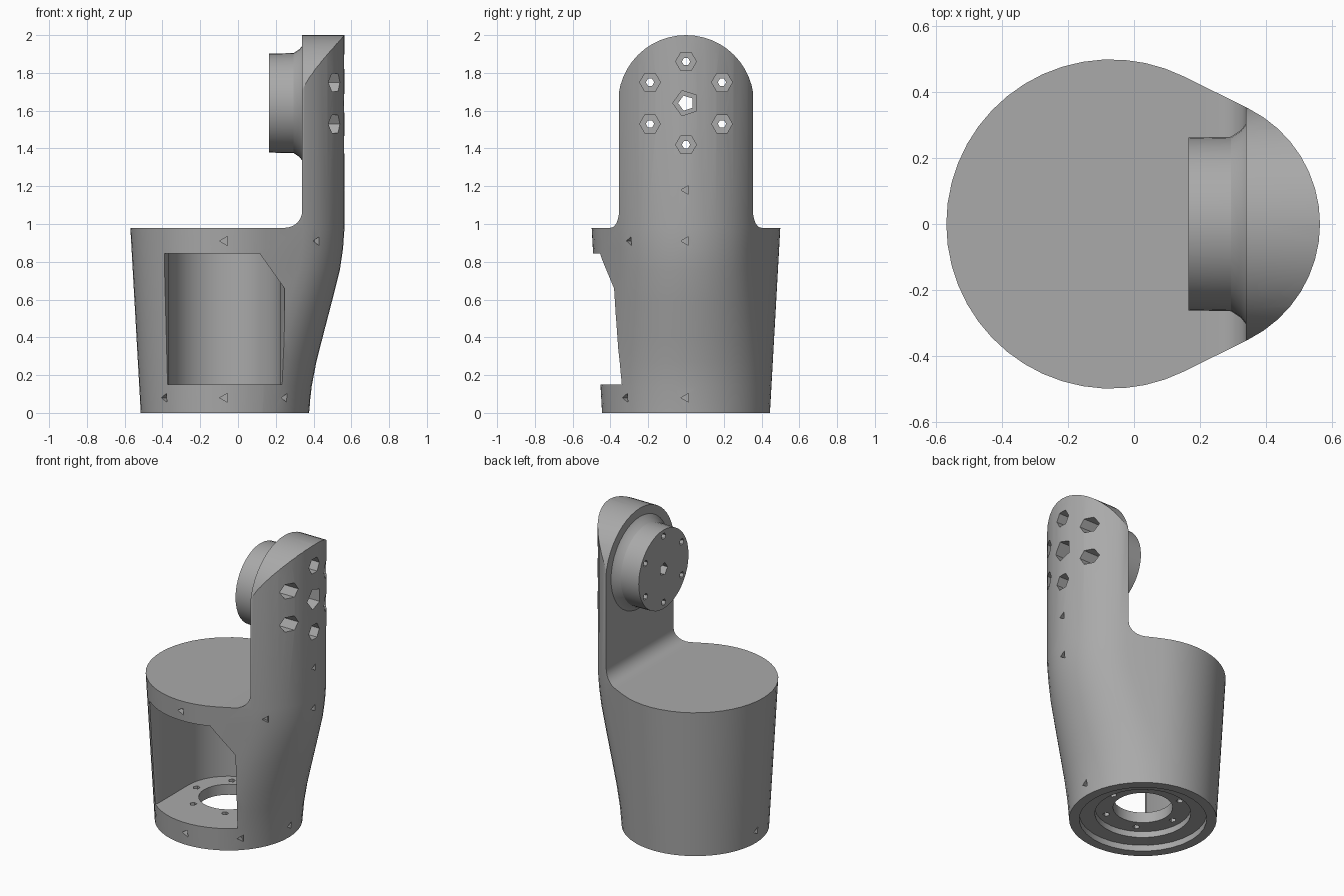
import bpy, bmesh, math
from mathutils import Vector

cube = bpy.data.objects.get("Cube")
if cube:
    bpy.data.objects.remove(cube, do_unlink=True)

grey = bpy.data.materials.new("warm_grey_plastic")
grey.use_nodes = True
COLOUR = (0.4, 0.4, 0.4, 1)
grey.diffuse_color = COLOUR
grey.node_tree.nodes["Principled BSDF"].inputs["Base Color"].default_value = COLOUR

AXIS_X, AXIS_Y, AXIS_Z = Vector((1, 0, 0)), Vector((0, 1, 0)), Vector((0, 0, 1))
CX = -0.07            # axis of the round housing
HUB = 1.64            # height of the joint axis
TANGENT = math.radians(63.6)


def loft(name, rings):
    """Closed solid skinned through rings of equal point count."""
    bm = bmesh.new()
    loops = [[bm.verts.new(p) for p in ring] for ring in rings]
    n = len(loops[0])
    for a, b in zip(loops, loops[1:]):
        for i in range(n):
            j = (i + 1) % n
            bm.faces.new((a[i], a[j], b[j], b[i]))
    bm.faces.new(loops[0][::-1])
    bm.faces.new(loops[-1])
    bmesh.ops.recalc_face_normals(bm, faces=bm.faces)
    mesh = bpy.data.meshes.new(name)
    bm.to_mesh(mesh)
    bm.free()
    mesh.materials.append(grey)
    obj = bpy.data.objects.new(name, mesh)
    bpy.context.collection.objects.link(obj)
    return obj


def prism(name, points, axis, lo, hi):
    """Flat profile extruded along an axis; points fill the other two axes in order."""
    def place(p, d):
        p = list(p)
        p.insert("xyz".index(axis), d)
        return p
    return loft(name, [[place(p, d) for p in points] for d in (lo, hi)])


def turned(name, start, direction, profile, sides):
    """Round solid about a direction; profile lists (distance, radius)."""
    start, d = Vector(start), Vector(direction).normalized()
    u = d.cross(AXIS_Y if abs(d.z) > 0.9 else AXIS_Z).normalized()
    v = d.cross(u)
    angles = [math.tau * i / sides for i in range(sides)]
    return loft(name, [[start + d * t + r * (u * math.cos(a) + v * math.sin(a))
                        for a in angles] for t, r in profile])


def combine(target, other, operation):
    mod = target.modifiers.new(operation.lower(), 'BOOLEAN')
    mod.operation, mod.object, mod.solver = operation, other, 'EXACT'
    bpy.context.view_layer.objects.active = target
    bpy.ops.object.modifier_apply(modifier=mod.name)
    bpy.data.objects.remove(other, do_unlink=True)


def arc(cx, cy, r, start, end, steps):
    return [(cx + r * math.cos(math.radians(start + (end - start) * i / steps)),
             cy + r * math.sin(math.radians(start + (end - start) * i / steps)))
            for i in range(steps + 1)]


def section(z, right_edge):
    """Outline around the housing circle and a smaller circle towards the arm."""
    r = 0.445 + 0.056 * min(z, 0.98)
    d = max(0.002, (right_edge - CX - r) / (1 - math.cos(TANGENT)))
    small = r - d * math.cos(TANGENT)
    pts = []
    for i in range(17):
        a = -TANGENT + 2 * TANGENT * i / 16
        pts.append((CX + d + small * math.cos(a), small * math.sin(a), z))
    for i in range(33):
        a = TANGENT + (math.tau - 2 * TANGENT) * i / 32
        pts.append((CX + r * math.cos(a), r * math.sin(a), z))
    return pts


# Tapered housing that grows into the upright arm
spine = [(0, 0.376), (0.14, 0.39), (0.27, 0.415), (0.4, 0.448), (0.6, 0.5),
         (0.76, 0.54), (0.87, 0.556), (0.98, 0.564), (2.05, 0.565)]
body = loft("housing_and_arm", [section(z, x) for z, x in spine])

# Clear the space above the deck, with a fillet at the arm foot
deck = [(-1, 0.98)] + arc(0.25, 1.07, 0.09, -90, 0, 6) + [(0.34, 2.2), (-1, 2.2)]
combine(body, prism("deck_cutter", deck, "y", -1, 1), 'DIFFERENCE')

# Round the arm top
arch = [(-1, -1), (1, -1), (1, 1.3), (0.36, 1.3)] + arc(0, HUB, 0.36, 0, 180, 24) \
    + [(-0.36, 1.3), (-1, 1.3)]
combine(body, prism("arch_cutter", arch, "x", -1, 1), 'INTERSECT')

# Joint boss with a flared foot
boss = turned("joint_boss", (0.165, 0, HUB), AXIS_X,
              [(0, 0.262), (0.13, 0.265), (0.16, 0.285), (0.18, 0.31), (0.2, 0.31)], 40)
combine(body, boss, 'UNION')

# Motor bay: U-shaped pocket open to the front, one upper corner kept
bay = [(-0.39, -0.7), (-0.39, -0.37), (-0.365, -0.32)] + arc(CX, 0, 0.295, 180, 0, 20) \
    + [(0.225, -0.32), (0.247, -0.37), (0.247, -0.7)]
pocket = prism("bay_cutter", bay, "z", 0.15, 0.845)
corner = prism("bay_corner", [(0.11, 0.85), (0.26, 0.64), (0.26, 0.9), (0.11, 0.9)],
               "y", -0.8, -0.28)
combine(pocket, corner, 'DIFFERENCE')
combine(body, pocket, 'DIFFERENCE')

# Stepped recess and shaft hole under the floor
under = turned("base_cutter", (CX, 0, -0.05), AXIS_Z,
               [(0, 0.385), (0.09, 0.385), (0.0901, 0.29), (0.13, 0.29),
                (0.1301, 0.18), (0.3, 0.18)], 32)
combine(body, under, 'DIFFERENCE')

# Bolt circles through the floor and through the joint
for i in range(6):
    a = math.tau * i / 6
    c, s = math.cos(a), math.sin(a)
    floor_hole = turned("floor_hole", (CX + 0.235 * c, 0.235 * s, 0.03), AXIS_Z,
                        [(0, 0.022), (0.2, 0.022)], 5)
    combine(body, floor_hole, 'DIFFERENCE')
    bolt = turned("bolt_hole", (0.1, 0.22 * s, HUB + 0.22 * c), AXIS_X,
                  [(0, 0.022), (0.3, 0.022), (0.3001, 0.055), (0.6, 0.055)], 6)
    combine(body, bolt, 'DIFFERENCE')
centre = turned("centre_hole", (0.1, 0, HUB), AXIS_X,
                [(0, 0.042), (0.3, 0.042), (0.3001, 0.07), (0.6, 0.07)], 5)
combine(body, centre, 'DIFFERENCE')

# Small pin holes around the base, under the deck and on the arm
pins = [(CX, a, 0.08, 0.43) for a in (180, 225, 270, 315, 0)]
pins += [(CX, 270, 0.91, 0.5), (0.12, 315, 0.91, 0.43),
         (CX, 0, 0.91, 0.63), (CX, 0, 1.18, 0.635)]
for x, deg, z, reach in pins:
    d = Vector((math.cos(math.radians(deg)), math.sin(math.radians(deg)), 0))
    pin = turned("pin_hole", Vector((x, 0, z)) + d * (reach - 0.04), d,
                 [(0, 0.027), (0.12, 0.027)], 3)
    combine(body, pin, 'DIFFERENCE')

# Smooth walls, crisp edges
bpy.ops.object.select_all(action='DESELECT')
body.select_set(True)
bpy.context.view_layer.objects.active = body
bpy.ops.object.shade_smooth_by_angle(angle=math.radians(30))
